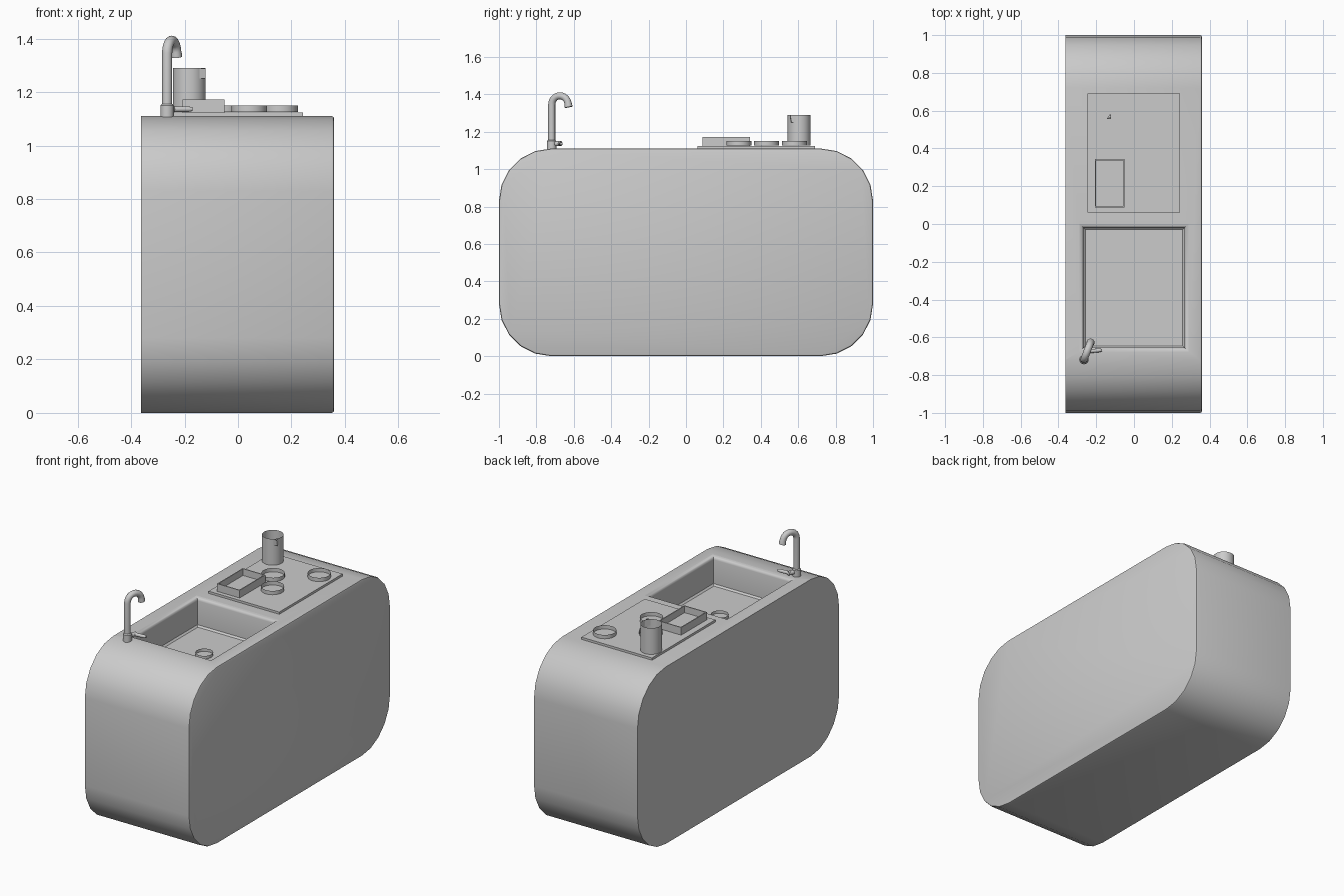
import bpy, bmesh, math
from mathutils import Vector

if "Cube" in bpy.data.objects:
    bpy.data.objects.remove(bpy.data.objects["Cube"])


def finish(name, bm, angle=35):
    bmesh.ops.recalc_face_normals(bm, faces=bm.faces)
    me = bpy.data.meshes.new(name)
    bm.to_mesh(me)
    bm.free()
    ob = bpy.data.objects.new(name, me)
    bpy.context.collection.objects.link(ob)
    bpy.ops.object.select_all(action='DESELECT')
    ob.select_set(True)
    bpy.context.view_layer.objects.active = ob
    bpy.ops.object.shade_smooth_by_angle(angle=math.radians(angle))
    return ob


def loft(name, rings, cap_start=True, cap_end=True, angle=35):
    """Skin a series of closed rings having equal point counts."""
    bm = bmesh.new()
    vs = [[bm.verts.new(p) for p in r] for r in rings]
    n = len(vs[0])
    for a, b in zip(vs, vs[1:]):
        for i in range(n):
            bm.faces.new((a[i], a[(i + 1) % n], b[(i + 1) % n], b[i]))
    if cap_start:
        bm.faces.new(vs[0])
    if cap_end:
        bm.faces.new(vs[-1])
    return finish(name, bm, angle)


def circle(x, y, z, r, n=32):
    return [(x + r * math.cos(2 * math.pi * i / n), y + r * math.sin(2 * math.pi * i / n), z) for i in range(n)]


def rect(x0, x1, y0, y1, z, inset=0):
    x0, x1, y0, y1 = x0 + inset, x1 - inset, y0 + inset, y1 - inset
    return [(x0, y0, z), (x1, y0, z), (x1, y1, z), (x0, y1, z)]


def tube(name, path, radii, n=16):
    pts = [Vector(p) for p in path]
    rings = []
    for i, p in enumerate(pts):
        t = (pts[min(i + 1, len(pts) - 1)] - pts[max(i - 1, 0)]).normalized()
        # side vector is kept perpendicular to the plane of the path
        u = t.cross(SIDE).normalized()
        v = t.cross(u)
        rings.append([p + radii[i] * (u * math.cos(2 * math.pi * k / n) + v * math.sin(2 * math.pi * k / n))
                      for k in range(n)])
    return loft(name, rings)


TOP = 1.11


# Rounded cabinet body, softened on the +x edge only
def body_ring(x, inset):
    pts = []
    for q, (sy, sz) in enumerate([(1, 1), (-1, 1), (-1, -1), (1, -1)]):
        for k in range(6):
            a = math.radians(90 * q + 18 * k)
            r = 0.28 - inset
            pts.append((x, sy * 0.72 + r * math.cos(a), TOP / 2 + sz * (TOP / 2 - 0.28) + r * math.sin(a)))
    return pts


body = loft("cabinet_body", [body_ring(-0.363, 0), body_ring(0.35, 0), body_ring(0.357, 0.003),
                             body_ring(0.36, 0.01)])

# Sink basin cut with a rolled rim
S = (-0.288, 0.288, -0.675, 0.0)
rings = [rect(*S, TOP + 0.05), rect(*S, TOP)]
for deg in (30, 60, 90):
    a = math.radians(deg)
    rings.append(rect(*S, TOP - 0.02 * (1 - math.cos(a)), 0.02 * math.sin(a)))
rings += [rect(*S, 0.94, 0.02), rect(*S, 0.93, 0.03)]
cutter = loft("sink_cutter", rings)
cutter.hide_render = True
mod = body.modifiers.new("sink", 'BOOLEAN')
mod.operation = 'DIFFERENCE'
mod.solver = 'EXACT'
mod.object = cutter
bpy.ops.object.select_all(action='DESELECT')
bpy.context.view_layer.objects.active = body
body.select_set(True)
bpy.ops.object.modifier_apply(modifier="sink")
bpy.data.objects.remove(cutter)
bpy.ops.object.shade_smooth_by_angle(angle=math.radians(35))

# Drain ring on the basin floor
loft("drain", [circle(-0.01, -0.32, 0.932, 0.05), circle(-0.01, -0.32, 0.95, 0.05)], True, False)

# Hob plate
H = (-0.247, 0.243, 0.062, 0.69)
loft("hob_plate", [rect(*H, TOP - 0.005), rect(*H, 1.124)])

# Burner rings and tall pot
for i, (x, y) in enumerate([(0.158, 0.58), (-0.057, 0.43), (0.042, 0.283)]):
    loft(f"burner_{i + 1}", [circle(x, y, 1.125, 0.066), circle(x, y, 1.149, 0.066)], True, False)
loft("pot", [circle(-0.182, 0.605, 1.125, 0.061), circle(-0.182, 0.605, 1.29, 0.061)], True, False)

# Small pouring lip of the pot
loft("pot_lip", [[(-0.144, 0.557, z), (-0.122, 0.565 - s, z), (-0.124, 0.586, z)]
                 for z, s in ((1.25, 0.0), (1.289, 0.008))], True, False)

# Open rectangular tray with thin walls
T = (-0.207, -0.05, 0.088, 0.343)
loft("tray", [rect(*T, 1.124), rect(*T, 1.172), rect(*T, 1.172, 0.006), rect(*T, 1.13, 0.006)])

# Faucet: base, gooseneck spout, side lever
bx, by = -0.265, -0.718
loft("faucet_base", [circle(bx, by, TOP - 0.005, 0.025, 20), circle(bx, by, 1.15, 0.025, 20),
                     circle(bx, by, 1.156, 0.02, 20)])
d = Vector((0.36, 0.93, 0)).normalized()
SIDE = Vector((-d.y, d.x, 0))
R = 0.047
path, radii = [(bx, by, 1.14), (bx, by, 1.345)], [0.019, 0.019]
for k in range(1, 11):
    a = math.radians(180 - 17 * k)
    path.append(Vector((bx, by, 1.345)) + d * R * (1 + math.cos(a)) + Vector((0, 0, R * math.sin(a))))
    radii.append(0.019)
end = Vector(path[-1])
path += [end + d * 0.002 - Vector((0, 0, 0.012)), end + d * 0.004 - Vector((0, 0, 0.022))]
radii += [0.021, 0.021]
tube("faucet_spout", path, radii)
SIDE = Vector((0, 0, 1))
tube("lever_stub", [(bx, by, 1.136), (-0.243, -0.667, 1.136)], [0.013, 0.013])
tube("lever_handle", [(-0.255, -0.675, 1.136), (-0.185, -0.669, 1.136), (-0.17, -0.668, 1.136)],
     [0.011, 0.010, 0.007])
